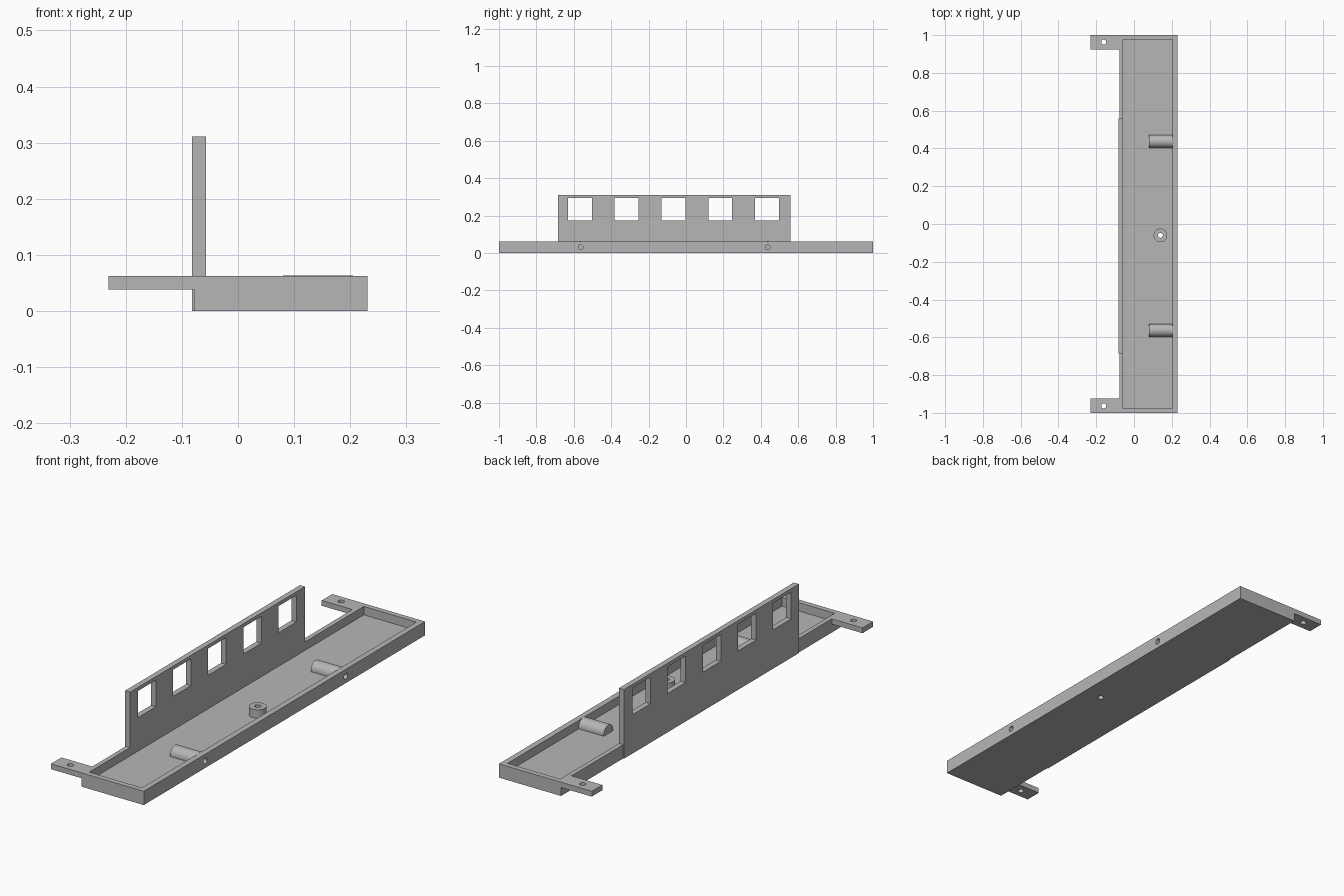
import bpy, bmesh
from math import pi, radians
from mathutils import Matrix, Vector

old = bpy.data.objects.get("Cube")
if old:
    bpy.data.objects.remove(old, do_unlink=True)

grey = bpy.data.materials.new("light grey plastic")
grey.use_nodes = True
colour = (0.47, 0.47, 0.47, 1)
grey.diffuse_color = colour
grey.node_tree.nodes["Principled BSDF"].inputs["Base Color"].default_value = colour


def finish(name, bm):
    bmesh.ops.recalc_face_normals(bm, faces=bm.faces)
    mesh = bpy.data.meshes.new(name)
    bm.to_mesh(mesh)
    bm.free()
    mesh.materials.append(grey)
    ob = bpy.data.objects.new(name, mesh)
    bpy.context.collection.objects.link(ob)
    return ob


def box(name, x, y, z):
    """Box from (min, max) pairs."""
    bm = bmesh.new()
    size = [b - a for a, b in (x, y, z)]
    centre = Vector([(a + b) / 2 for a, b in (x, y, z)])
    bmesh.ops.create_cube(bm, size=1, matrix=Matrix.Translation(centre) @ Matrix.Diagonal((*size, 1)))
    return finish(name, bm)


def rod(name, centre, radius, length, axis="Z", clip_z=None):
    """Cylinder along an axis, optionally cut flat below clip_z."""
    bm = bmesh.new()
    turn = Matrix.Rotation(pi / 2, 4, "Y") if axis == "X" else Matrix()
    bmesh.ops.create_cone(bm, cap_ends=True, segments=40, radius1=radius, radius2=radius,
                          depth=length, matrix=Matrix.Translation(centre) @ turn)
    if clip_z is not None:
        bmesh.ops.bisect_plane(bm, geom=bm.verts[:] + bm.edges[:] + bm.faces[:],
                               plane_co=(0, 0, clip_z), plane_no=(0, 0, 1), clear_inner=True)
        bmesh.ops.holes_fill(bm, edges=[e for e in bm.edges if e.is_boundary])
    return finish(name, bm)


def cut(target, cutter):
    """Subtract the cutter from the target and discard it."""
    mod = target.modifiers.new("cut", "BOOLEAN")
    mod.operation = "DIFFERENCE"
    mod.solver = "EXACT"
    mod.object = cutter
    bpy.context.view_layer.objects.active = target
    bpy.ops.object.modifier_apply(modifier=mod.name)
    bpy.data.objects.remove(cutter, do_unlink=True)


FLOOR, RIM, HOLE = 0.024, 0.062, 0.013
PANEL_Y = (-0.685, 0.558)

# Shallow tray with a slot in its left-hand wall for the panel
tray = box("tray", (-0.078, 0.231), (-1, 1), (0, RIM))
cut(tray, box("cavity", (-0.057, 0.205), (-0.976, 0.976), (FLOOR, 0.2)))
cut(tray, box("slot", (-0.1, -0.057), PANEL_Y, (-0.1, 0.2)))

# Upright panel with five windows
panel = box("window_panel", (-0.082, -0.057), PANEL_Y, (0, 0.311))
for i in range(5):
    y = -0.567 + 0.25 * i
    cut(panel, box("window", (-0.2, 0.1), (y - 0.064, y + 0.064), (0.175, 0.295)))

# Mounting tabs with vertical holes
for name, side in (("front_tab", -1), ("back_tab", 1)):
    tab = box(name, (-0.231, -0.078), sorted((side * 0.925, side)), (0.038, RIM))
    cut(tab, rod("hole", (-0.16, side * 0.963, 0.05), HOLE, 0.2))

# Half-round screw sockets, drilled in from the outer wall
rounded = []
for name, y in (("front_socket", -0.563), ("back_socket", 0.437)):
    socket = rod(name, (0.1425, y, 0.029), 0.034, 0.125, "X", FLOOR)
    for part in (socket, tray):
        cut(part, rod("hole", (0.19, y, 0.031), HOLE, 0.18, "X"))
    rounded.append(socket)

# Round standoff with a hole through the floor
standoff = rod("standoff", (0.14, -0.06, (FLOOR + RIM) / 2), 0.036, RIM - FLOOR)
for part in (standoff, tray):
    cut(part, rod("hole", (0.14, -0.06, 0.03), HOLE, 0.3))
rounded.append(standoff)

# Smooth the curved parts while keeping rims sharp
bpy.ops.object.select_all(action="DESELECT")
for ob in rounded:
    ob.select_set(True)
bpy.context.view_layer.objects.active = standoff
bpy.ops.object.shade_smooth_by_angle(angle=radians(30))
